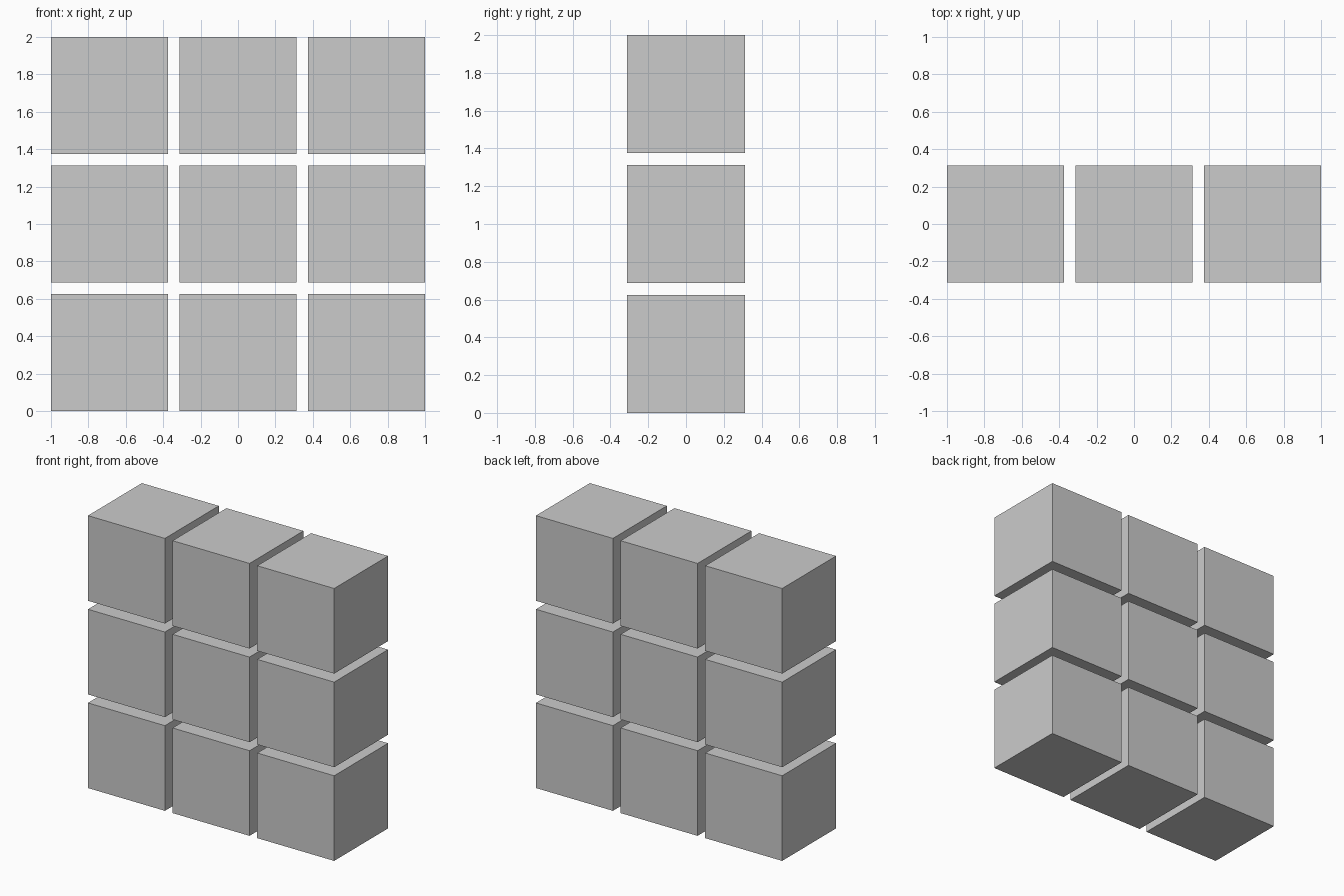
import bpy

if "Cube" in bpy.data.objects:
    bpy.data.objects.remove(bpy.data.objects["Cube"])

SIZE = 0.625    # cube edge
PITCH = 0.6875  # cube edge plus gap


def add_cube(name, x, z):
    bpy.ops.mesh.primitive_cube_add(size=SIZE, location=(x, 0, z))
    bpy.context.object.name = name


# Upright three by three wall of separate cubes
rows = ("bottom", "middle", "top")
columns = ("left", "centre", "right")
for r, row in enumerate(rows):
    for c, column in enumerate(columns):
        add_cube(f"{row}_{column}_cube", (c - 1) * PITCH, SIZE / 2 + r * PITCH)
